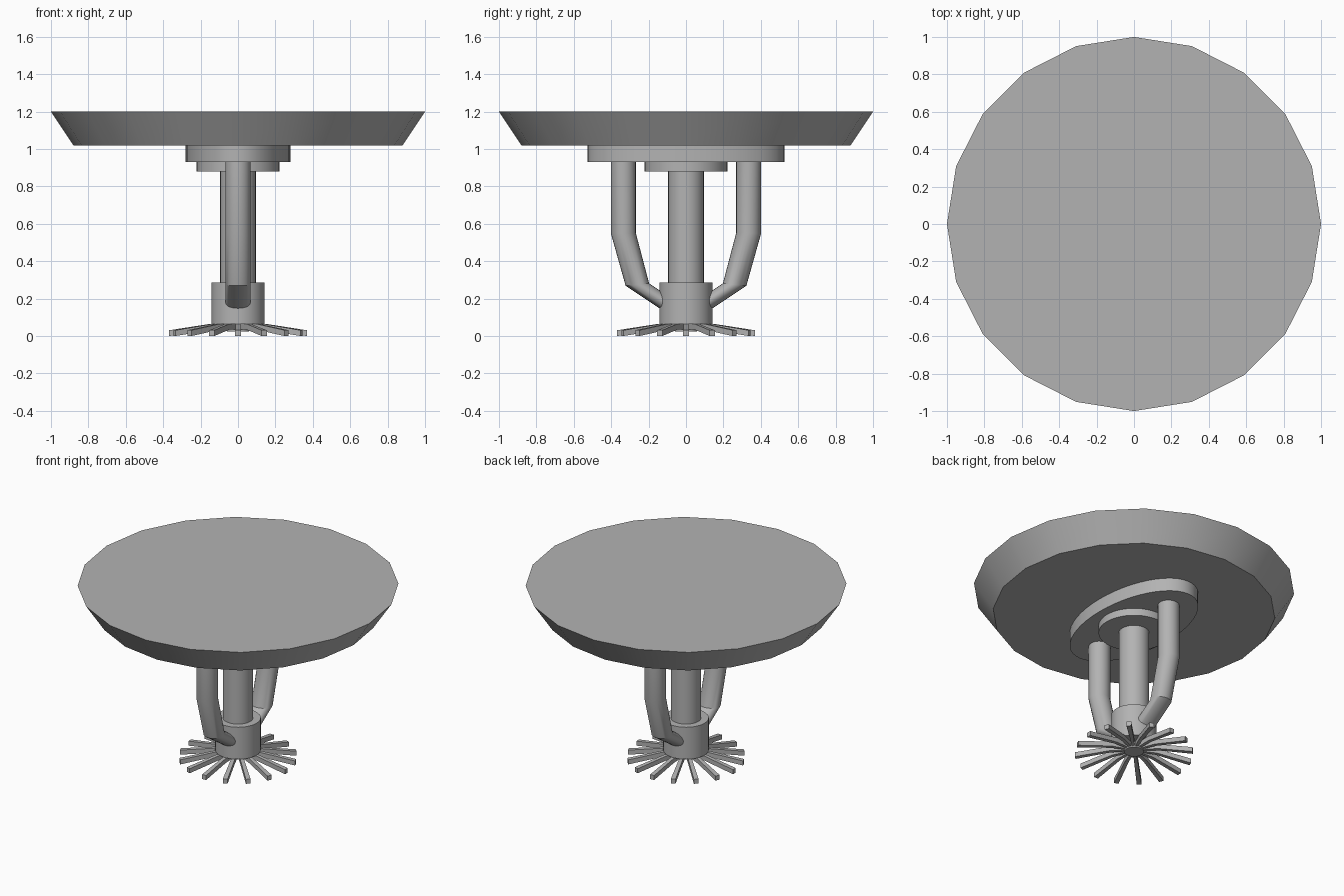
import bpy, bmesh, math
from mathutils import Matrix, Vector

cube = bpy.data.objects.get("Cube")
if cube:
    bpy.data.objects.remove(cube)

grey = bpy.data.materials.new("metal grey")
grey.use_nodes = True
grey.diffuse_color = (0.45, 0.45, 0.45, 1)
grey.node_tree.nodes["Principled BSDF"].inputs["Base Color"].default_value = grey.diffuse_color


def finish(name, bm, smooth=True):
    """Turn a bmesh into a named, shaded object."""
    bmesh.ops.recalc_face_normals(bm, faces=bm.faces)
    mesh = bpy.data.meshes.new(name)
    bm.to_mesh(mesh)
    bm.free()
    mesh.materials.append(grey)
    obj = bpy.data.objects.new(name, mesh)
    bpy.context.collection.objects.link(obj)
    if smooth:
        bpy.ops.object.select_all(action='DESELECT')
        obj.select_set(True)
        bpy.context.view_layer.objects.active = obj
        bpy.ops.object.shade_smooth_by_angle(angle=math.radians(30))
    return obj


def loft(name, rings):
    """Skin a list of closed rings and cap both ends."""
    bm = bmesh.new()
    loops = [[bm.verts.new(p) for p in ring] for ring in rings]
    n = len(loops[0])
    for a, b in zip(loops, loops[1:]):
        for i in range(n):
            j = (i + 1) % n
            bm.faces.new((a[i], a[j], b[j], b[i]))
    bm.faces.new(loops[0])
    bm.faces.new(loops[-1])
    return finish(name, bm)


def ring(centre, u, v, sides):
    """Ellipse around a centre, spanned by two half axes."""
    c, u, v = Vector(centre), Vector(u), Vector(v)
    angles = [math.tau * i / sides for i in range(sides)]
    return [c + u * math.cos(a) + v * math.sin(a) for a in angles]


def disc(name, z0, z1, rx0, rx1=None, stretch=1, sides=40):
    """Upright cylinder or cone, optionally stretched along y."""
    rx1 = rx1 or rx0
    return loft(name, [ring((0, 0, z), (r, 0, 0), (0, r * stretch, 0), sides)
                       for z, r in ((z0, rx0), (z1, rx1))])


# Ceiling plate, mounts, centre rod and hub
disc("ceiling_plate", 1.02, 1.2, 0.88, 1.0, sides=20)
disc("oval_mount", 0.93, 1.02, 0.281, stretch=1.87, sides=48)
disc("round_collar", 0.88, 0.93, 0.221)
disc("centre_rod", 0.28, 0.88, 0.095)
disc("hub", 0.065, 0.285, 0.142)
disc("deflector_centre", 0.025, 0.065, 0.06)

# Bent frame arms: centre y, centre z, half axis in y and z
arm_path = [(0.335, 0.93, 0.067, 0), (0.335, 0.55, 0.067, 0),
            (0.26, 0.275, 0.063, -0.006), (0.08, 0.155, 0, -0.048)]
for name, side in (("front_arm", -1), ("back_arm", 1)):
    loft(name, [ring((0, side * y, z), (0.068, 0, 0), (0, side * hy, hz), 24)
                for y, z, hy, hz in arm_path])

# Deflector: drooping tines spread around the hub
tine_profile = [(0.04, 0.065, 0.008), (0.15, 0.065, 0.012), (0.368, 0.036, 0.015)]
bm = bmesh.new()
for k in range(16):
    turn = Matrix.Rotation(math.tau * k / 16, 3, 'Z')
    sections = []
    for r, top, w in tine_profile:
        corners = ((r, -w, top), (r, w, top), (r, w, top - 0.031), (r, -w, top - 0.031))
        sections.append([bm.verts.new(turn @ Vector(c)) for c in corners])
    for a, b in zip(sections, sections[1:]):
        for i in range(4):
            j = (i + 1) % 4
            bm.faces.new((a[i], a[j], b[j], b[i]))
    bm.faces.new(sections[0])
    bm.faces.new(sections[-1])
# Lower the tine tips to the ground
lowest = min(v.co.z for v in bm.verts)
for v in bm.verts:
    if v.co.xy.length > 0.3:
        v.co.z -= lowest
finish("deflector_tines", bm, smooth=False)
